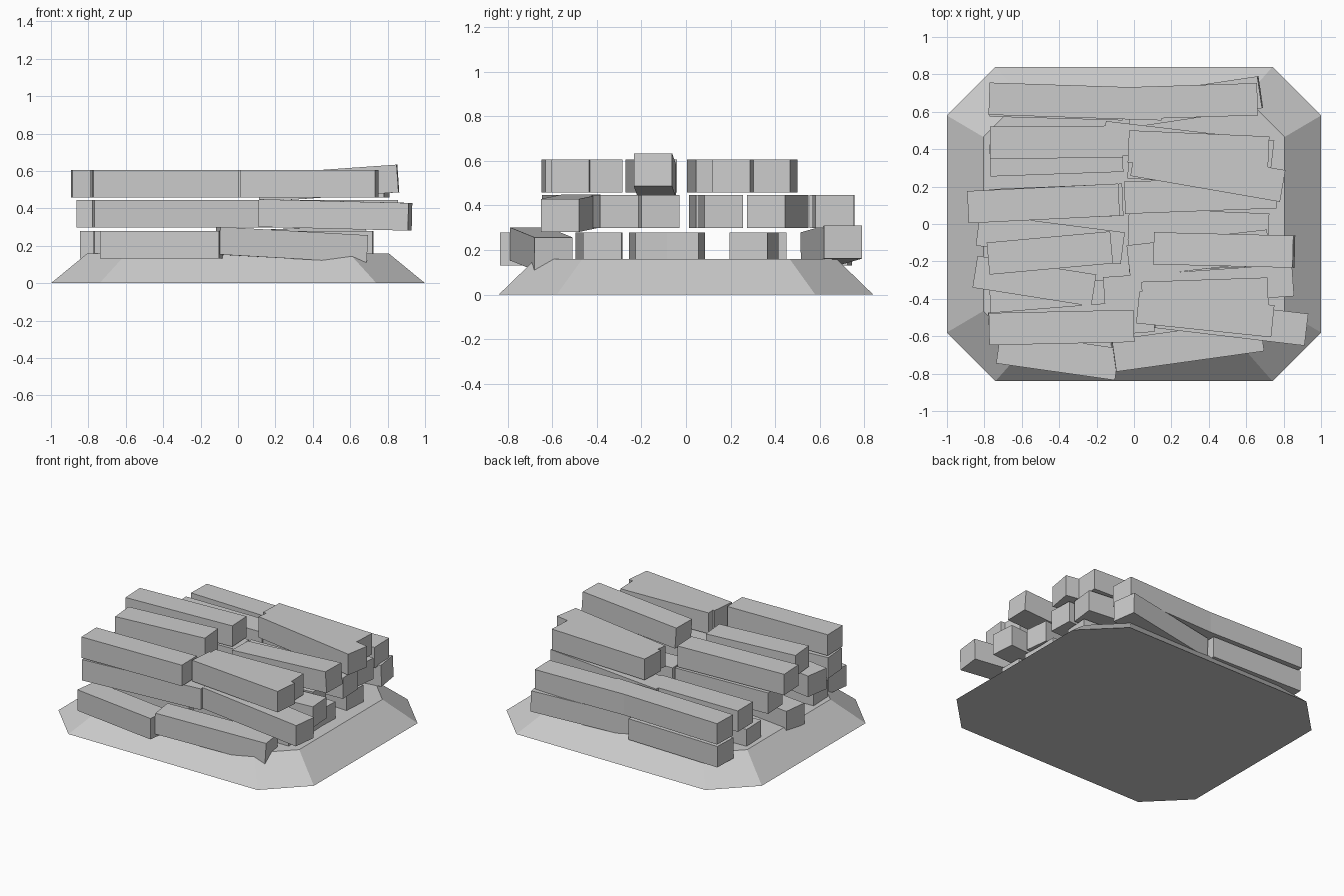
import bpy, bmesh, math
from mathutils import Vector, Matrix

if "Cube" in bpy.data.objects:
    bpy.data.objects.remove(bpy.data.objects["Cube"])

stone = bpy.data.materials.new("grey_stone")
stone.diffuse_color = (0.6, 0.6, 0.6, 1)
stone.use_nodes = True
stone.node_tree.nodes["Principled BSDF"].inputs["Base Color"].default_value = stone.diffuse_color


def add_object(name, bm):
    bmesh.ops.recalc_face_normals(bm, faces=bm.faces)
    mesh = bpy.data.meshes.new(name)
    bm.to_mesh(mesh)
    bm.free()
    mesh.materials.append(stone)
    obj = bpy.data.objects.new(name, mesh)
    bpy.context.collection.objects.link(obj)


def octagon(bm, x, y, cut, z):
    """Rectangle with cut corners, counter-clockwise."""
    quarter = [(x, y - cut), (x - cut, y)]
    half = quarter + [(-a, b) for a, b in reversed(quarter)]
    return [bm.verts.new((a, b, z)) for a, b in half + [(-a, -b) for a, b in half]]


# sloping eight-sided base
bm = bmesh.new()
low = octagon(bm, 1.0, 0.84, 0.26, 0.0)
top = octagon(bm, 0.805, 0.675, 0.21, 0.16)
bm.faces.new(low[::-1])
bm.faces.new(top)
for i in range(8):
    j = (i + 1) % 8
    bm.faces.new((low[i], low[j], top[j], top[i]))
add_object("sloped_base", bm)


def beam(name, z, y0, y1, x0, x1, drop=0):
    """Square beam between the middles of its ends; drop lowers the right end."""
    a, b = Vector((x0, y0, z + drop / 2)), Vector((x1, y1, z - drop / 2))
    d = b - a
    yaw = math.atan2(d.y, d.x)
    pitch = -math.atan2(d.z, math.hypot(d.x, d.y))
    m = (Matrix.Translation((a + b) / 2) @ Matrix.Rotation(yaw, 4, 'Z')
         @ Matrix.Rotation(pitch, 4, 'Y')
         @ Matrix.Diagonal((d.length, 0.172, 0.148, 1)))
    bm = bmesh.new()
    bmesh.ops.create_cube(bm, size=1, matrix=m)
    add_object(name, bm)


def layer(name, z, left, right):
    """Left and right beams; each gives its end y values, then any special x span."""
    for side, beams, span in (("left", left, (-0.77, -0.06)), ("right", right, (-0.03, 0.72))):
        for n, (y0, y1, *x) in enumerate(beams):
            beam(f"{name}_{side}_beam_{n + 1}", z, y0, y1, *(x or span))


# bottom layer, with its outer right beams tilted
layer("lower", 0.205,
      [(-0.66, -0.75, -0.725, -0.09), (-0.41, -0.38), (-0.03, -0.13, -0.835, -0.06),
       (0.34, 0.365), (0.66, 0.64)],
      [(-0.37, -0.375), (-0.17, -0.14), (0.0, -0.03), (0.33, 0.28)])
beam("lower_front_right_beam", 0.205, -0.705, -0.595, -0.11, 0.68, 0.045)
beam("lower_back_right_beam", 0.22, 0.60, 0.705, -0.03, 0.675, -0.03)

# middle layer
layer("middle", 0.372,
      [(-0.56, -0.49, -0.775, 0.105), (-0.255, -0.355, -0.85, -0.215),
       (0.10, 0.13), (0.435, 0.44), (0.67, 0.64, -0.775, 0.15)],
      [(-0.37, -0.30, -0.16, 0.85), (-0.20, -0.115), (0.14, 0.17, -0.05, 0.76),
       (0.465, 0.36, -0.16, 0.74), (0.645, 0.667, -0.05, 0.66)])
beam("middle_front_right_beam", 0.365, -0.47, -0.565, 0.12, 0.92, 0.02)

# top layer, with one beam lifted at its right end
layer("upper", 0.532,
      [(-0.562, -0.545, -0.775, 0.0), (-0.185, -0.125, -0.78, -0.12), (0.09, 0.13, -0.888, -0.08)],
      [(-0.445, -0.52, 0.02, 0.742), (-0.395, -0.372, 0.043, 0.717),
       (0.342, 0.203, -0.005, 0.795), (0.415, 0.382)])
beam("upper_lifted_beam", 0.534, -0.13, -0.148, 0.11, 0.855, -0.052)
